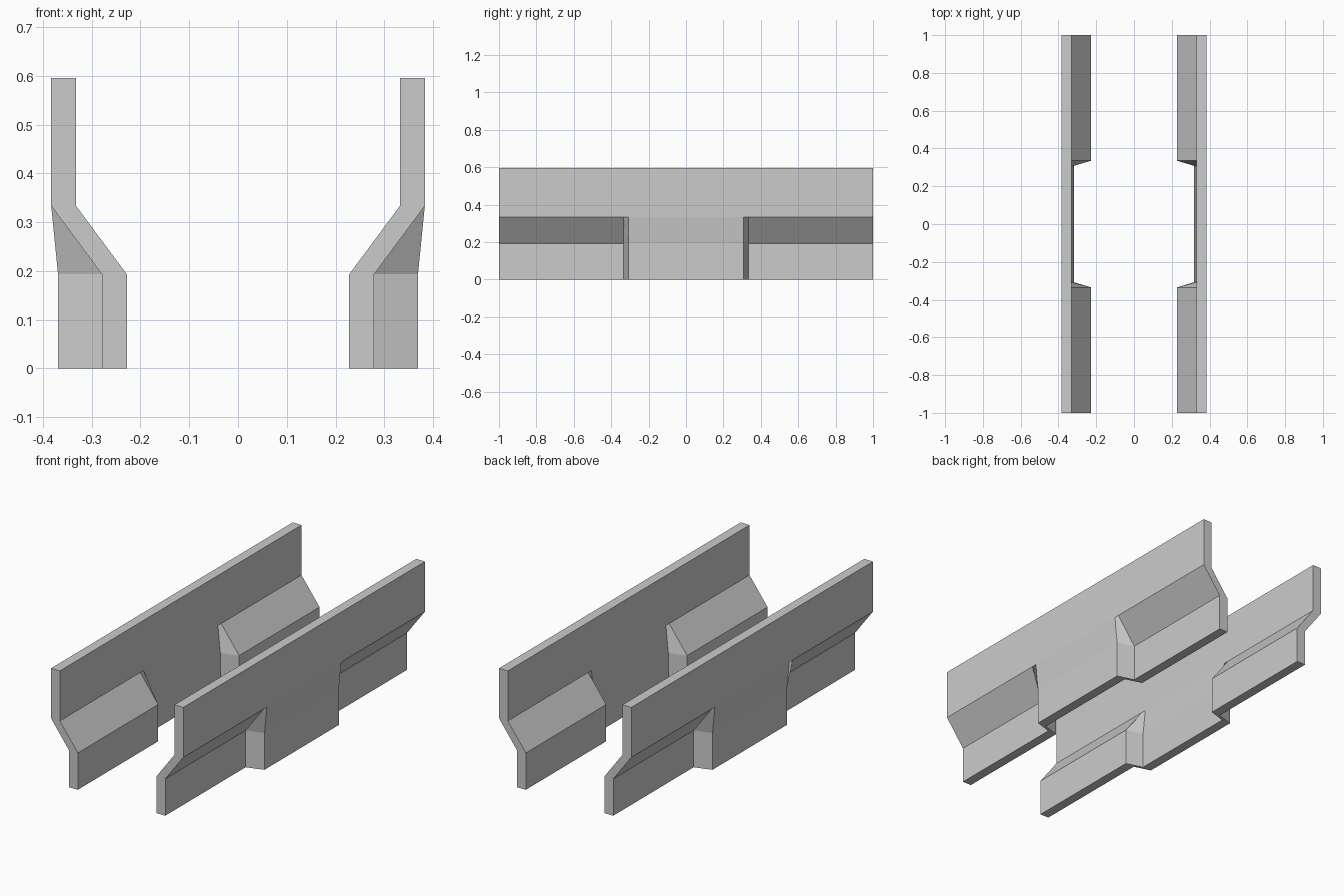
import bpy, bmesh

if "Cube" in bpy.data.objects:
    bpy.data.objects.remove(bpy.data.objects["Cube"])

T = 0.051  # wall thickness


def section(low_x, mid_x):
    """Closed wall cross-section (x, z): outer side going down, inner side going up."""
    outer = [(0.383, 0.595), (0.383, 0.333), (mid_x, 0.193), (low_x, 0.0)]
    return outer + [(x - T, z) for x, z in reversed(outer)]


narrow = section(0.279, 0.279)   # pinched ends
wide = section(0.369, 0.369)     # bulged middle

# Stations along the length, joined by a loft
stations = [(-1.0, narrow), (-0.335, narrow), (-0.308, wide),
            (0.308, wide), (0.335, narrow), (1.0, narrow)]


def build_rail(name, side):
    bm = bmesh.new()
    rings = [[bm.verts.new((side * x, y, z)) for x, z in prof] for y, prof in stations]
    n = len(narrow)
    for a, b in zip(rings, rings[1:]):
        for i in range(n):
            j = (i + 1) % n
            bm.faces.new((a[i], a[j], b[j], b[i]))
    # End caps as quads
    for ring in (rings[0], rings[-1]):
        for i in range(n // 2 - 1):
            bm.faces.new((ring[i], ring[i + 1], ring[n - 2 - i], ring[n - 1 - i]))
    bmesh.ops.recalc_face_normals(bm, faces=bm.faces)
    # Merge coplanar faces so the panels stay clean
    bmesh.ops.dissolve_limit(bm, angle_limit=0.01, verts=bm.verts, edges=bm.edges)
    mesh = bpy.data.meshes.new(name)
    bm.to_mesh(mesh)
    bm.free()
    obj = bpy.data.objects.new(name, mesh)
    bpy.context.collection.objects.link(obj)


# Two mirrored side rails
for name, side in (("right_rail", 1), ("left_rail", -1)):
    build_rail(name, side)
